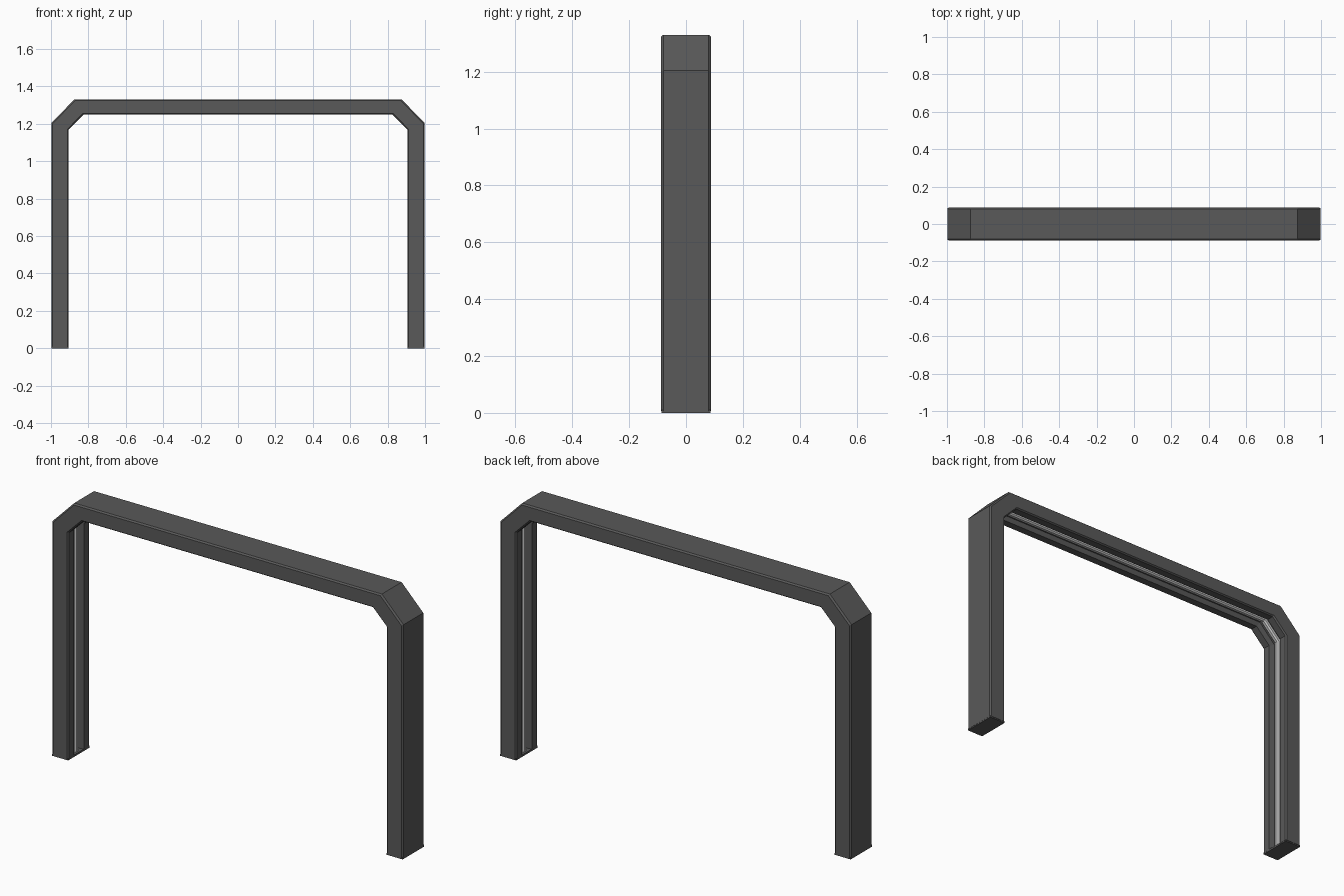
import bpy, bmesh
from mathutils import Vector

if "Cube" in bpy.data.objects:
    bpy.data.objects.remove(bpy.data.objects["Cube"])

# Matching outer and inner outlines of the arch (x, z)
OUTER = [(-0.998, 0), (-0.998, 1.205), (-0.875, 1.33), (0.875, 1.33), (0.998, 1.205), (0.998, 0)]
INNER = [(-0.905, 0), (-0.905, 1.17), (-0.825, 1.25), (0.825, 1.25), (0.905, 1.17), (0.905, 0)]


def material(name, value):
    m = bpy.data.materials.new(name)
    m.diffuse_color = (value, value, value, 1)
    m.use_nodes = True
    m.node_tree.nodes["Principled BSDF"].inputs["Base Color"].default_value = m.diffuse_color
    return m


def sweep(name, section, mat, base=0.0):
    """Sweep a section of (0 outer .. 1 inner, y) points along the arch."""
    bm = bmesh.new()
    rings = []
    for o, i in zip(OUTER, INNER):
        ring = []
        for t, y in section:
            p = Vector(o).lerp(Vector(i), t)
            ring.append(bm.verts.new((p.x, y, max(p.y, base))))
        rings.append(ring)
    n = len(section)
    for a, b in zip(rings, rings[1:]):
        for k in range(n):
            bm.faces.new((a[k], a[(k + 1) % n], b[(k + 1) % n], b[k]))
    bm.faces.new(rings[0])
    bm.faces.new(rings[-1])
    bmesh.ops.recalc_face_normals(bm, faces=bm.faces)
    me = bpy.data.meshes.new(name)
    bm.to_mesh(me)
    bm.free()
    me.materials.append(mat)
    ob = bpy.data.objects.new(name, me)
    bpy.context.collection.objects.link(ob)
    return ob


dark = material("dark_grey", 0.1)
light = material("light_grey", 0.65)

# Main frame: softened edges and a channel along the inner face
half = [(0.0, 0.08), (0.08, 0.088), (0.93, 0.088), (1.0, 0.081), (1.0, 0.042), (0.68, 0.036)]
frame = half + [(t, -y) for t, y in reversed(half)]
sweep("arch_frame", frame, dark, 0.006)

# Light strip lying in the channel
strip = [(0.66, 0.014), (0.82, 0.014), (0.9, 0.007), (0.9, -0.007), (0.82, -0.014), (0.66, -0.014)]
sweep("light_strip", strip, light, 0.012)

# Foot plates closing the channel at the bottom of each leg
for side, label in ((-1, "left"), (1, "right")):
    bpy.ops.mesh.primitive_cube_add(size=1, location=(side * 0.9515, 0, 0.005))
    foot = bpy.context.object
    foot.name = label + "_foot_plate"
    foot.scale = (0.091, 0.172, 0.01)
    foot.data.materials.append(dark)
